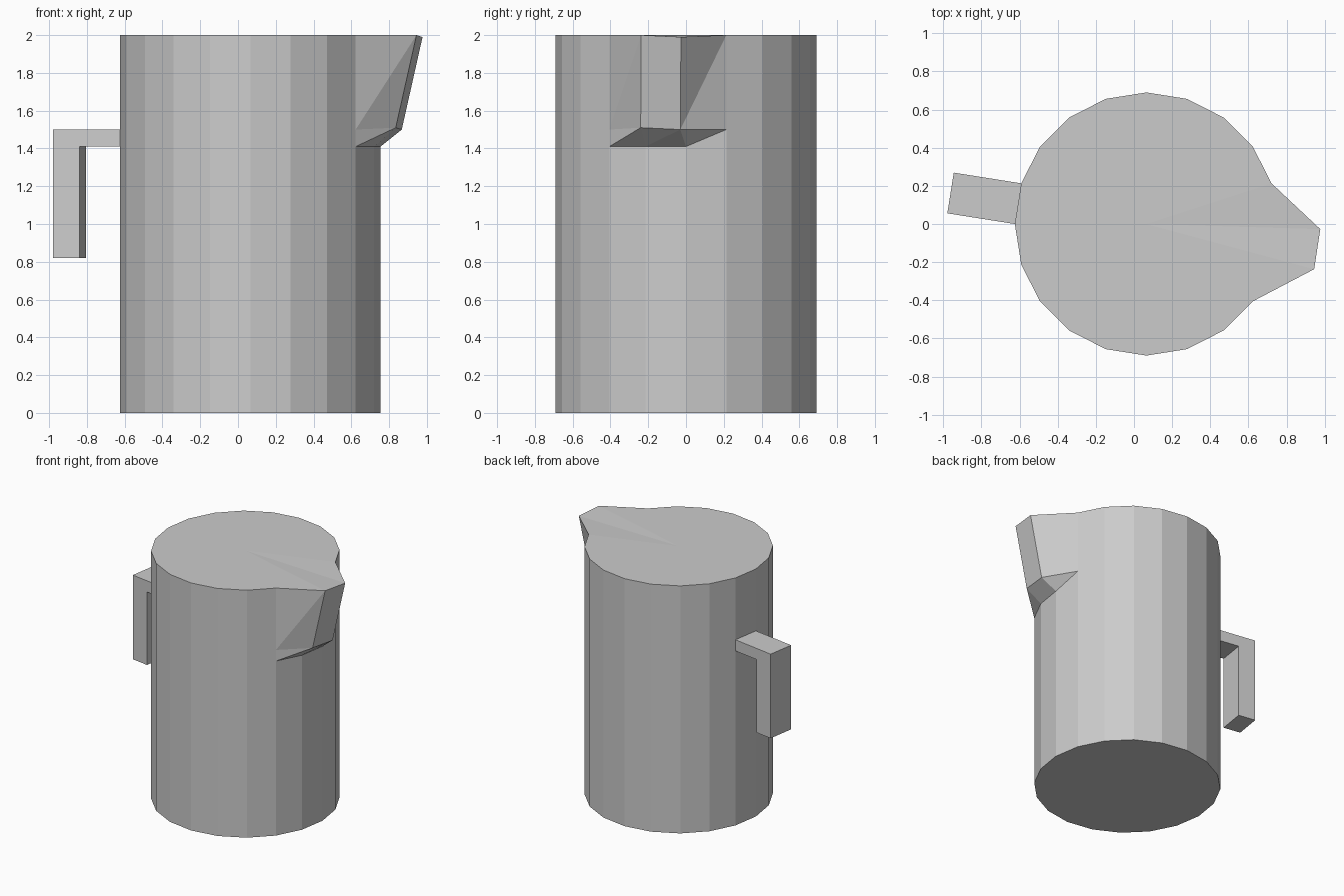
import bpy, bmesh, math
from mathutils import Vector

if "Cube" in bpy.data.objects:
    bpy.data.objects.remove(bpy.data.objects["Cube"])

SIDES, RADIUS, CX = 20, 0.69, 0.065
LEVELS = [0, 1.41, 1.5, 2.0]


def make_object(name, bm):
    bmesh.ops.recalc_face_normals(bm, faces=bm.faces)
    mesh = bpy.data.meshes.new(name)
    bm.to_mesh(mesh)
    bm.free()
    obj = bpy.data.objects.new(name, mesh)
    bpy.context.collection.objects.link(obj)
    return obj


# Body: stacked 20-sided rings, with the spout pulled out of two columns
bm = bmesh.new()
rings = []
for z in LEVELS:
    rings.append([bm.verts.new((CX + RADIUS * math.cos(math.tau * i / SIDES),
                                RADIUS * math.sin(math.tau * i / SIDES), z))
                  for i in range(SIDES)])

# Spout: move the upper vertices of the front columns outwards
for level, column, co in ((2, 19, (0.835, -0.24, 1.51)), (2, 0, (0.867, -0.03, 1.5)),
                          (3, 19, (0.945, -0.237, 2.0)), (3, 0, (0.977, -0.027, 1.99))):
    rings[level][column].co = co

for k in range(len(LEVELS) - 1):
    for i in range(SIDES):
        j = (i + 1) % SIDES
        a, b, c, d = rings[k][i], rings[k][j], rings[k + 1][j], rings[k + 1][i]
        if k > 0 and i in (18, 19, 0):
            bm.faces.new((a, b, c))
            bm.faces.new((a, c, d))
        else:
            bm.faces.new((a, b, c, d))

# Closed base, and a lid fanned from the centre
bm.faces.new(list(reversed(rings[0])))
centre = bm.verts.new((CX, 0, 2.0))
for i in range(SIDES):
    bm.faces.new((rings[3][i], rings[3][(i + 1) % SIDES], centre))
make_object("jug_body", bm)

# Handle: L-shaped profile as wide as one wall face, set square to that face
angle = math.radians(171)
out = Vector((math.cos(angle), math.sin(angle), 0))
side = Vector((-out.y, out.x, 0))
wall = RADIUS * math.cos(math.pi / SIDES)
half_width = RADIUS * math.sin(math.pi / SIDES)
profile = [(wall, 1.41), (wall, 1.5), (1.04, 1.5), (1.04, 0.82), (0.897, 0.82), (0.897, 1.41)]

bm = bmesh.new()
verts = [bm.verts.new(Vector((CX, 0, z)) + out * r - side * half_width) for r, z in profile]
face = bm.faces.new(verts)
res = bmesh.ops.extrude_face_region(bm, geom=[face], use_keep_orig=True)
moved = [g for g in res["geom"] if isinstance(g, bmesh.types.BMVert)]
bmesh.ops.translate(bm, verts=moved, vec=side * half_width * 2)
make_object("handle", bm)
